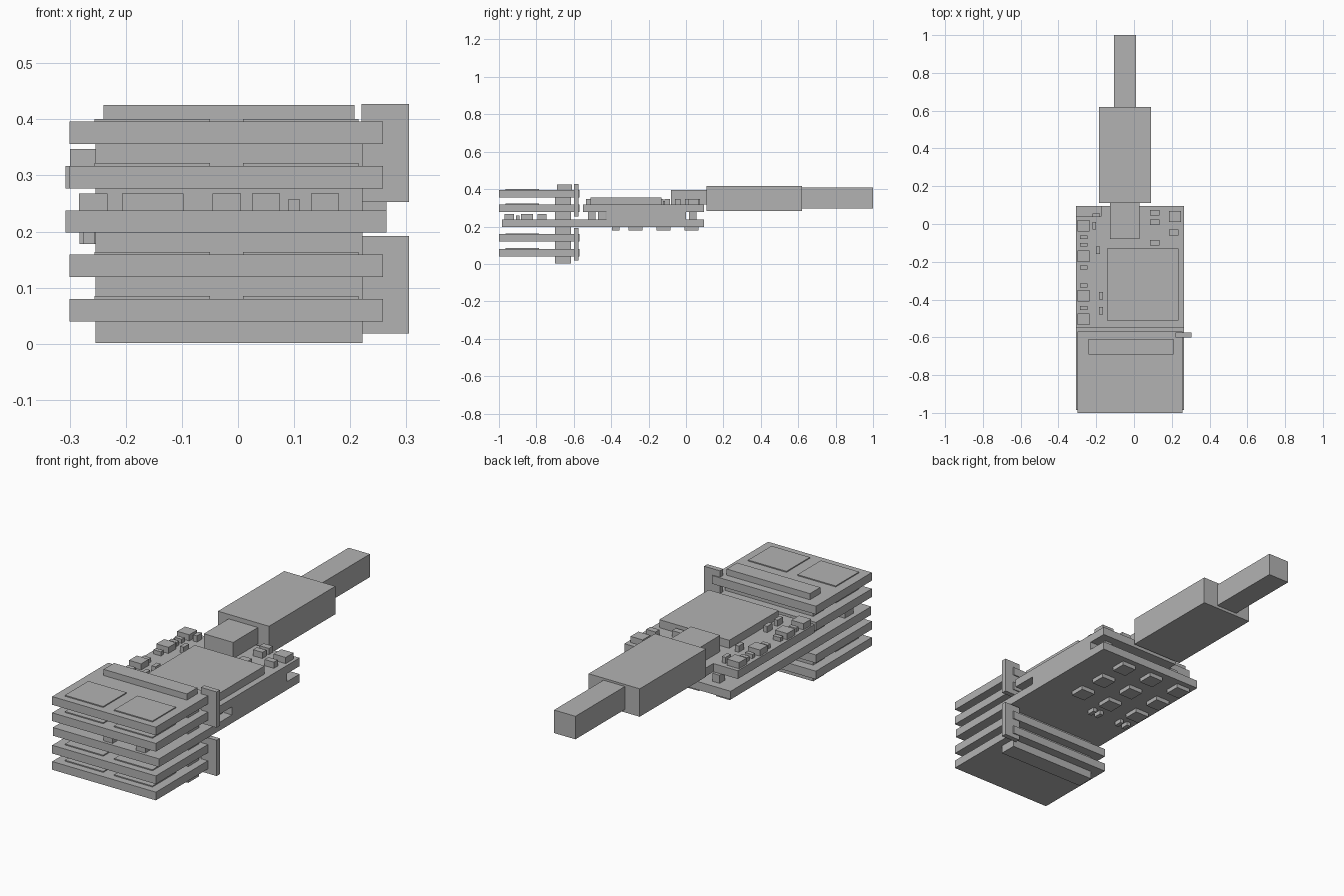
import bpy, bmesh
from mathutils import Matrix, Vector

default_cube = bpy.data.objects.get("Cube")
if default_cube:
    bpy.data.objects.remove(default_cube, do_unlink=True)

grey = bpy.data.materials.new("plain grey")
grey.use_nodes = True
grey.diffuse_color = (0.45, 0.45, 0.45, 1)
shader = grey.node_tree.nodes["Principled BSDF"]
shader.inputs["Base Color"].default_value = grey.diffuse_color


def box(name, left_right, front_back, bottom_top):
    """Make a block from its start and end along each axis."""
    spans = (left_right, front_back, bottom_top)
    centre = Vector([(start + end) / 2 for start, end in spans])
    size = Vector([end - start for start, end in spans])
    shape = bmesh.new()
    bmesh.ops.create_cube(shape, size=1, matrix=Matrix.LocRotScale(centre, None, size))
    mesh = bpy.data.meshes.new(name)
    shape.to_mesh(mesh)
    shape.free()
    mesh.materials.append(grey)
    part = bpy.data.objects.new(name, mesh)
    bpy.context.collection.objects.link(part)


def chip(name, x, y, width, depth, bottom, height):
    """Place a small part by its middle and the surface it sits on."""
    box(name, (x - width / 2, x + width / 2), (y - depth / 2, y + depth / 2),
        (bottom, bottom + height))


# Shared measures: five levels of boards at an even pitch
board = 0.04
pitch = 0.079
gap = pitch - board
levels = [board + pitch * level for level in range(5)]
main_bottom, upper_bottom, top_bottom = levels[2:]
main_top = main_bottom + board
upper_top = upper_bottom + board
roof = top_bottom + board
right, left = -0.307, 0.265
rear = 0.095

# Stack of short boards, each with a header below and two thin plates above
for bottom in levels:
    surface = bottom + board
    box("stack_header", (-0.254, 0.222), (-0.7, -0.615), (bottom - gap, bottom))
    if bottom != main_bottom:
        box("stack_board", (-0.3, 0.258), (-1, -0.57), (bottom, surface))
        for x in (-0.153, 0.112):
            chip("memory_plate", x, -0.875, 0.206, 0.18, surface, board / 8)
box("top_header", (-0.24, 0.208), (-0.69, -0.61), (roof, roof + 0.03))

# Long main board, and the upper board with a notch in its rear right corner
box("main_board", (right, left), (-0.985, rear), (main_bottom, main_top))
notch = 0.04
box("upper_board", (right, left), (-0.55, notch), (upper_bottom, upper_top))
box("upper_board_rear", (-0.175, left), (notch, rear), (upper_bottom, upper_top))

# Upright clips on the left edge
for bottom in (0.018, 0.253):
    box("side_clip", (0.22, 0.305), (-0.6, -0.575), (bottom, bottom + 0.174))

# Processor, side connector and cable
box("processor", (-0.142, 0.235), (-0.51, -0.13), (upper_top, upper_top + gap))
box("side_connector", (0.222, left), (-0.425, 0), (main_top, upper_bottom))
plug_rear, body_rear = 0.11, 0.62
box("plug_tip", (-0.128, 0.03), (-0.08, plug_rear), (upper_top, roof))
box("plug_body", (-0.185, 0.09), (plug_rear, body_rear), (0.282, 0.418))
box("cable", (-0.105, 0.01), (body_rear, 1), (0.296, 0.408))

# Row of parts along the right edge of the upper board
chip_height, small_height = 0.03, 0.02
edge = right + board
for y in (-0.01, -0.17, -0.38, -0.505):
    chip("edge_chip", edge, y, 0.065, 0.06, upper_top, chip_height)
for y in (-0.07, -0.11, -0.23, -0.325, -0.445):
    chip("edge_resistor", edge, y, board, board / 2, upper_top, small_height)
for x, y in ((-0.21, -0.01), (-0.19, -0.14), (-0.175, -0.38), (-0.175, -0.46)):
    chip("inner_capacitor", x, y, board / 2, board, upper_top, chip_height)

# Parts at the rear of the upper board
for x, y in ((0.11, 0.06), (0.11, 0.01), (0.11, -0.1), (0.21, -0.045)):
    chip("rear_capacitor", x, y, 0.05, 0.03, upper_top, chip_height)
chip("rear_chip", 0.217, board, 0.065, 0.06, upper_top, chip_height)

# Parts between the main and upper boards
for x in (-0.2, 0.2):
    for y in (-0.505, -0.45, 0.035):
        chip("middle_chip", x, y, board, board, main_top, gap)

# Parts at the front of the main board
for x, width in ((-0.258, 0.05), (-0.152, 0.11)):
    chip("front_chip", x, -0.85, width, 0.065, main_top, chip_height)
for x, y in ((-0.02, -0.945), (0.05, -0.77), (0.155, -0.945)):
    chip("front_capacitor", x, y, 0.05, 0.05, main_top, chip_height)
chip("front_resistor", 0.1, -0.9, board / 2, board / 2, main_top, small_height)

# Underside grid of chips, with pairs of small parts in front of two columns
under = main_bottom - small_height
side = 0.075
for column in range(3):
    x = 0.085 - column * 0.165
    for row in range(3):
        chip("underside_chip", x, 0.03 - row * 0.15, side, side, under, small_height)
    if column > 0:
        for offset in (-board / 2, board / 2):
            chip("underside_capacitor", x + offset, -0.375, board / 2, board,
                 under, small_height)
